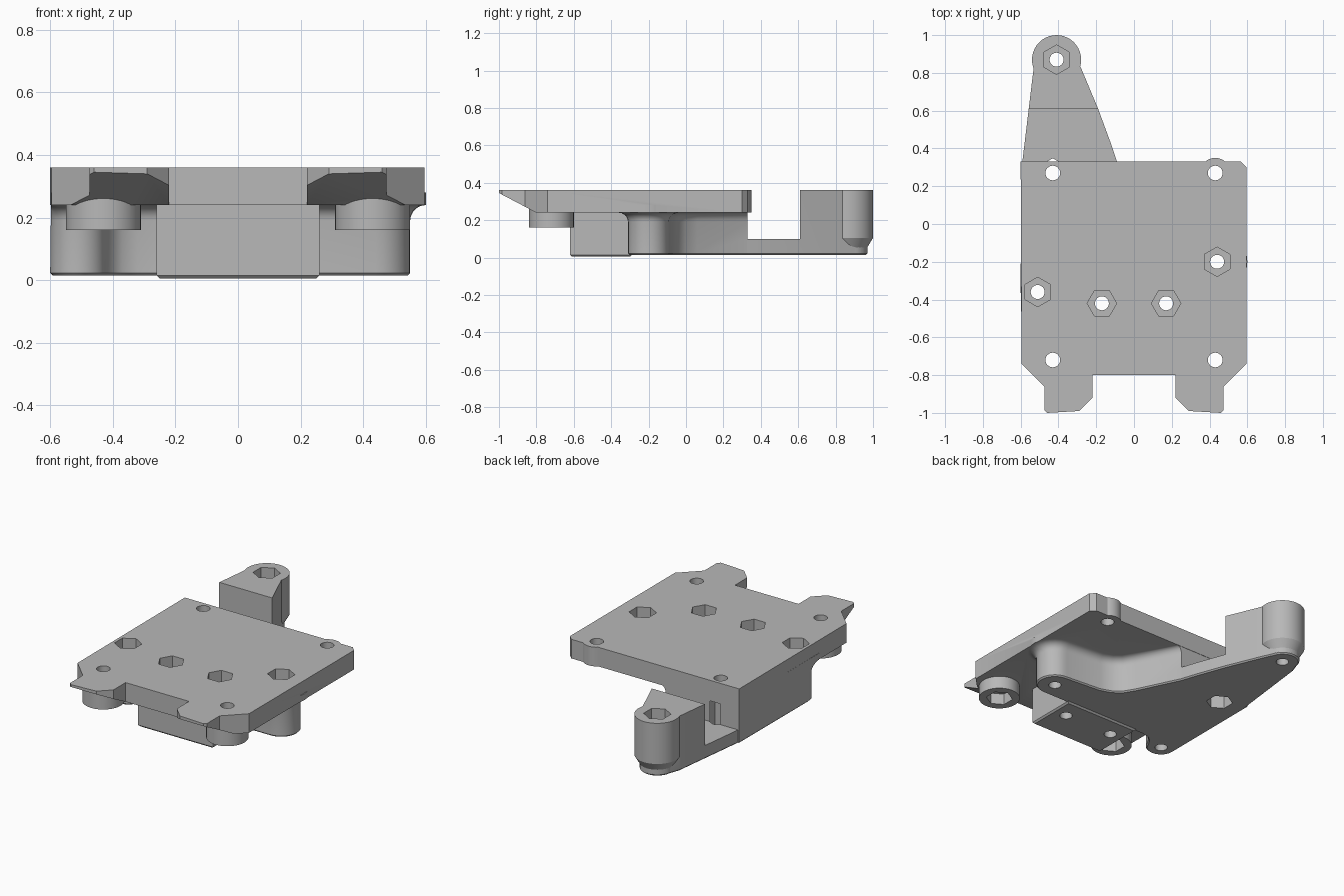
import bpy, bmesh
from math import sin, cos, pi, radians
from mathutils import Vector

cube = bpy.data.objects.get("Cube")
if cube:
    bpy.data.objects.remove(cube, do_unlink=True)

grey = bpy.data.materials.new("plain grey")
grey.use_nodes = True
grey.diffuse_color = (0.48, 0.48, 0.48, 1)
grey.node_tree.nodes["Principled BSDF"].inputs["Base Color"].default_value = (0.48, 0.48, 0.48, 1)


def arc(x, y, r, a0, a1, n=14):
    """Points along a circular arc, angles in degrees."""
    angles = [radians(a0 + (a1 - a0) * i / n) for i in range(n + 1)]
    return [(x + r * cos(a), y + r * sin(a)) for a in angles]


def ring(x, y, r, n=40, turn=0):
    return arc(x, y, r, turn, turn + 360, n)[:-1]


def offset(points, d):
    """Grow a counter-clockwise outline by d."""
    out = []
    for i, p in enumerate(points):
        p = Vector(p)
        a = (p - Vector(points[i - 1])).normalized()
        b = (Vector(points[(i + 1) % len(points)]) - p).normalized()
        n = Vector((a.y + b.y, -a.x - b.x)).normalized()
        p += n * d / max(0.5, n.dot(Vector((a.y, -a.x))))
        out.append((p.x, p.y))
    return out


def loft(name, layers):
    """Closed solid through (outline, z) layers of equal point count."""
    bm = bmesh.new()
    rows = [[bm.verts.new((x, y, z)) for x, y in pts] for pts, z in layers]
    n = len(rows[0])
    for low, high in zip(rows, rows[1:]):
        for i in range(n):
            j = (i + 1) % n
            bm.faces.new((low[i], low[j], high[j], high[i]))
    bm.faces.new(rows[0][::-1])
    bm.faces.new(rows[-1])
    bmesh.ops.recalc_face_normals(bm, faces=bm.faces)
    mesh = bpy.data.meshes.new(name)
    bm.to_mesh(mesh)
    bm.free()
    mesh.materials.append(grey)
    ob = bpy.data.objects.new(name, mesh)
    bpy.context.collection.objects.link(ob)
    return ob


def prism(name, pts, z0, z1):
    return loft(name, [(pts, z0), (pts, z1)])


def box(x0, x1, y0, y1):
    return [(x0, y0), (x1, y0), (x1, y1), (x0, y1)]


def combine(target, tool, operation):
    mod = target.modifiers.new("combine", 'BOOLEAN')
    mod.operation, mod.solver, mod.object = operation, 'EXACT', tool
    bpy.context.view_layer.objects.active = target
    bpy.ops.object.modifier_apply(modifier=mod.name)
    bpy.data.objects.remove(tool, do_unlink=True)


# Top plate with two front ears
half = [(0.22, -0.8), (0.22, -0.92), (0.29, -0.99), (0.46, -1.0),
        (0.475, -0.985), (0.475, -0.86), (0.595, -0.74)]
outline = half + [(0.595, 0.30), (0.565, 0.33)] + arc(0.43, 0.27, 0.08, 49, 131, 8)
outline += [(-0.6, 0.33)] + [(-x, y) for x, y in reversed(half)]
plate = prism("mounting_plate", outline, 0.24, 0.36)

# Sloped underside of the ears
wedge = prism("ear_slope", box(-0.7, 0.7, -1.2, -0.8), 0.1, 0.24)
for v in wedge.data.vertices:
    if v.co.z > 0.2 and v.co.y < -1:
        v.co.z = 0.45
combine(plate, wedge, 'DIFFERENCE')

# Lower body, flaring into the plate
foot = [(-0.598, 0.328)] + arc(-0.51, -0.36, 0.09, 180, 345)
foot += [(-0.4, -0.345), (-0.37, -0.32), (-0.32, -0.31), (0.2, -0.31)]
foot += arc(0.44, -0.2, 0.11, 270, 450)
foot += [(0.2, -0.07), (0.13, -0.045), (0.08, -0.005), (0.04, 0.06), (-0.09, 0.328)]


def flare(d):
    return [(max(x, -0.598), min(y, 0.328)) for x, y in offset(foot, d)]


r = 0.05
layers = [(flare(-0.008), 0.015), (foot, 0.023)]
for i in range(6):
    a = i / 5 * pi / 2
    layers.append((flare(r * (1 - cos(a))), 0.24 - r + r * sin(a)))
layers.append((layers[-1][0], 0.28))
body = loft("lower_body", layers)

# Rear arm with a clearance slot
reach = [(-0.597, 0.28), (-0.075, 0.28), (-0.09, 0.33), (-0.12, 0.42),
         (-0.19, 0.61), (-0.28, 0.825)]
reach += arc(-0.41, 0.87, 0.1, 20, 172) + [(-0.532, 0.82)]
arm = loft("rear_arm", [(offset(reach, -0.008), 0.015), (reach, 0.023), (reach, 0.36)])
combine(arm, prism("arm_slot", box(-0.9, 0.3, 0.2, 0.61), 0.1, 0.5), 'DIFFERENCE')

# Round boss at the arm tip, narrower at the foot
boss = loft("arm_boss", [(ring(-0.41, 0.87, rad), z) for rad, z in
                         [(0.092, 0.016), (0.1, 0.025), (0.1, 0.055), (0.13, 0.105), (0.13, 0.36)]])

# Front block under the plate
block_shape = box(-0.26, 0.26, -0.62, -0.29)
block = loft("front_block", [(offset(block_shape, -0.01), 0.005),
                             (block_shape, 0.015), (block_shape, 0.28)])

parts = [body, block, arm, boss]
# Standoffs below the front screw holes
for side in (-1, 1):
    parts.append(prism("standoff", ring(side * 0.43, -0.72, 0.12), 0.16, 0.28))
for part in parts:
    combine(plate, part, 'UNION')

# Nut pockets from above: x, y, rotation, floor height
for x, y, turn, floor in [(-0.51, -0.36, 30, 0.2), (0.44, -0.2, 30, 0.2),
                          (-0.17, -0.42, 0, 0.2), (0.17, -0.42, 0, 0.2),
                          (-0.41, 0.87, 30, 0.2)]:
    combine(plate, prism("nut_pocket", ring(x, y, 0.078, 6, turn), floor, 0.5), 'DIFFERENCE')
    combine(plate, prism("screw_hole", ring(x, y, 0.037, 24), -0.1, 0.5), 'DIFFERENCE')

# Corner screw holes, with nut pockets from below on three of them
for x, y, top in [(-0.43, -0.72, 0.23), (0.43, -0.72, 0.23), (-0.43, 0.27, 0.23), (0.43, 0.27, 0)]:
    if top:
        combine(plate, prism("nut_pocket", ring(x, y, 0.078, 6, 30), -0.1, top), 'DIFFERENCE')
    combine(plate, prism("screw_hole", ring(x, y, 0.039, 24), -0.1, 0.5), 'DIFFERENCE')

# Smooth curved walls, keep edges crisp
bpy.ops.object.select_all(action='DESELECT')
plate.select_set(True)
bpy.context.view_layer.objects.active = plate
bpy.ops.object.shade_smooth_by_angle(angle=radians(30))
